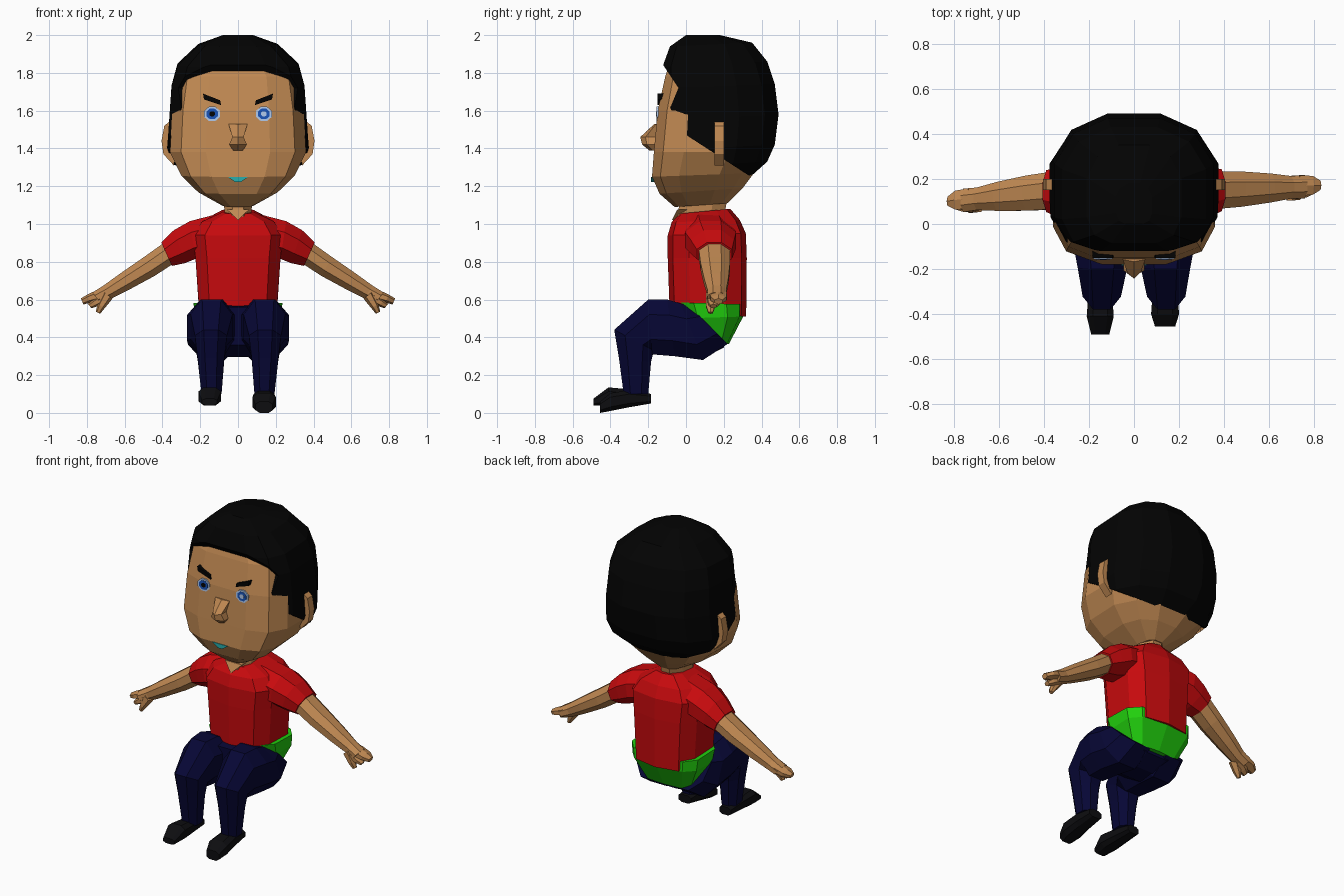
import bpy, bmesh, math
from mathutils import Vector


def material(name, r, g, b):
    m = bpy.data.materials.new(name)
    m.diffuse_color = (r, g, b, 1)
    return m


SKIN = material("skin", .53, .25, .085)
RED = material("red", .57, .003, .004)
GREEN = material("green", .015, .62, .004)
NAVY = material("navy", .002, .002, .035)
BLACK = material("black", .001, .001, .001)
SHOE = material("shoe", .004, .004, .005)
BLUE = material("blue", .01, .09, .5)
PALE = material("pale", .45, .6, .85)
TEAL = material("teal", .02, .42, .42)


def loft(name, rings, mat):
    """Skin a series of equal-sized point rings and cap both ends."""
    bm = bmesh.new()
    loops = [[bm.verts.new(p) for p in r] for r in rings]
    n = len(loops[0])
    for a, b in zip(loops, loops[1:]):
        for i in range(n):
            j = (i + 1) % n
            bm.faces.new((a[i], a[j], b[j], b[i]))
    bm.faces.new(loops[0])
    bm.faces.new(loops[-1])
    bmesh.ops.recalc_face_normals(bm, faces=bm.faces)
    me = bpy.data.meshes.new(name)
    bm.to_mesh(me)
    bm.free()
    ob = bpy.data.objects.new(name, me)
    bpy.context.collection.objects.link(ob)
    me.materials.append(mat)
    return ob


def ring(c, u, v, n=8, p=1.0, pb=None):
    """Superellipse ring about c spanned by half-axes u and v; pb is the +v side power."""
    c, u, v = Vector(c), Vector(u), Vector(v)
    out = []
    for i in range(n):
        a = 2 * math.pi * (i + .5) / n
        q = pb if pb and math.sin(a) > 0 else p
        f = lambda t: math.copysign(abs(t) ** q, t) / math.cos(math.pi / n) ** q
        out.append(c + u * f(math.cos(a)) + v * f(math.sin(a)))
    return out


def body_ring(yf, zf, yb, zb, rx, n=12, p=.57, pb=.85):
    """Ring given by its front point, back point and half width."""
    return ring((0, (yf + yb) / 2, (zf + zb) / 2), (rx, 0, 0),
                (0, (yb - yf) / 2, (zb - zf) / 2), n, p, pb)


def prism_xz(name, pts, y0, y1, mat):
    """Outline in the front plane extruded from y0 to y1."""
    return loft(name, [[(x, y, z) for x, z in pts] for y in (y0, y1)], mat)


# Head
loft("head", [body_ring(*r) for r in [
    (-.06, 1.09, .22, 1.11, .08), (-.14, 1.16, .30, 1.19, .21),
    (-.18, 1.25, .36, 1.27, .30), (-.17, 1.38, .43, 1.38, .36),
    (-.15, 1.60, .46, 1.60, .348), (-.11, 1.78, .42, 1.78, .32),
    (-.07, 1.90, .30, 1.90, .20), (0, 1.95, .25, 1.95, .09)]], SKIN)

# Hair: larger skull shape trimmed to the side hairline
hair = loft("hair", [body_ring(*r) for r in [
    (-.06, 1.20, .33, 1.24, .25), (-.11, 1.30, .43, 1.33, .345),
    (-.13, 1.39, .47, 1.42, .375), (-.13, 1.55, .49, 1.58, .363),
    (-.13, 1.72, .47, 1.74, .352), (-.125, 1.83, .43, 1.86, .32),
    (-.085, 1.94, .35, 1.96, .21), (0, 2.0, .18, 2.0, .08)]], BLACK)
line = [(.42, 1.2), (-.09, 1.53), (-.09, 1.6), (-.04, 1.72), (-.14, 1.87),
        (-.14, 2.1), (.6, 2.1), (.6, 1.2)]
cutter = loft("hair_cutter", [[(x, y, z) for y, z in line] for x in (-.6, .6)], BLACK)
mod = hair.modifiers.new("hairline", 'BOOLEAN')
mod.operation, mod.solver, mod.object = 'INTERSECT', 'EXACT', cutter
bpy.context.view_layer.objects.active = hair
bpy.ops.object.modifier_apply(modifier=mod.name)
bpy.data.objects.remove(cutter)

# Nose
loft("nose", [ring((0, (yf - .13) / 2, z), (w, 0, 0), (0, (yf + .13) / 2, 0), 6, .9)
              for z, w, yf in [(1.53, .05, -.165), (1.46, .03, -.235),
                               (1.42, .047, -.225), (1.39, .025, -.19)]], SKIN)

# Mouth
prism_xz("mouth", [(-.055, 1.25), (.055, 1.25), (.015, 1.222), (-.015, 1.222)],
         -.184, -.15, TEAL)

# Ears, eyes and eyebrows
for s, side in ((-1, "left"), (1, "right")):
    prism_xz("ear_" + side, [(s * x, z) for x, z in [
        (.31, 1.50), (.36, 1.545), (.39, 1.52), (.405, 1.44), (.395, 1.37), (.34, 1.31)]],
        .15, .2, SKIN)
    prism_xz("eyebrow_" + side, [(s * x, z) for x, z in [
        (.09, 1.63), (.18, 1.66), (.185, 1.69), (.095, 1.655)]], -.152, -.11, BLACK)
    for part, r, depth, mat in (("eye", .042, .155, PALE), ("iris", .031, .157, BLUE),
                                ("pupil", .015, .159, BLACK if s < 0 else PALE)):
        loft(part + "_" + side, [ring((s * .137, y, 1.583), (r, 0, 0), (0, 0, r * .9))
                                 for y in (-.13, -depth)], mat)

# Neck and the skin showing in the V collar
loft("neck", [body_ring(-.05, 1.01, .20, 1.03, .07, 8, 1, 1),
              body_ring(-.03, 1.14, .22, 1.14, .075, 8, 1, 1)], SKIN)
loft("collar_skin", [[(-.06, y0, 1.078), (.06, y0, 1.078), (0, y1, 1.02)]
                     for y0, y1 in ((-.045, -.075), (.02, .02))], SKIN)

# Shirt body
loft("shirt", [body_ring(*r, n=10, p=.65, pb=.65) for r in [
    (-.08, .54, .312, .51, .205), (-.09, .82, .315, .82, .225),
    (-.09, .94, .31, .95, .24), (-.07, 1.01, .28, 1.02, .19),
    (-.035, 1.055, .23, 1.08, .085)]], RED)

# Pelvis
loft("pelvis", [body_ring(*r, n=10, p=.65, pb=.6) for r in [
    (-.05, .585, .300, .575, .235), (-.02, .50, .298, .51, .228),
    (.06, .355, .225, .365, .16)]], GREEN)

# Seat of the trousers joining both legs
loft("trouser_seat", [ring((0, y, (a + b) / 2), (.12, 0, 0), (0, 0, (b - a) / 2), 8, .6)
                      for y, a, b in [(.20, .345, .41), (.10, .295, .55),
                                      (-.03, .30, .575), (-.13, .36, .56)]], NAVY)


# Arms: the left one swings slightly forward
def arm_rings(s, data, n=8):
    out = []
    for x, y, z, ry, vx, vz in data:
        if s < 0:
            y -= max(0, x - .35) * .15
        out.append(ring((s * x, y, z), (0, ry, 0), (s * vx, 0, vz), n))
    return out


for s, side in ((-1, "left"), (1, "right")):
    loft("sleeve_" + side, arm_rings(s, [
        (.12, .12, .945, .13, .0, .105), (.24, .13, .915, .135, .015, .10),
        (.31, .14, .88, .115, .03, .087), (.378, .15, .84, .093, .028, .062)]), RED)
    loft("arm_" + side, arm_rings(s, [
        (.36, .15, .85, .083, .026, .055), (.47, .155, .775, .078, .028, .05),
        (.60, .16, .695, .064, .025, .042), (.69, .163, .64, .05, .022, .034),
        (.75, .165, .61, .052, .02, .028)]), SKIN)
    loft("upper_fingers_" + side, arm_rings(s, [
        (.73, .17, .625, .045, .01, .024), (.79, .172, .605, .042, .008, .018),
        (.825, .172, .59, .02, .006, .014)], 6), SKIN)
    loft("lower_fingers_" + side, arm_rings(s, [
        (.71, .15, .61, .04, .015, .02), (.76, .148, .58, .03, .012, .014),
        (.785, .145, .565, .016, .008, .01)], 6), SKIN)
    loft("thumb_" + side, arm_rings(s, [
        (.69, .135, .625, .03, .022, .018), (.725, .13, .565, .024, .016, .01),
        (.742, .13, .53, .012, .01, .005)], 6), SKIN)

# Trouser legs, bent at the knee
for s, side in ((-1, "left"), (1, "right")):
    loft("trouser_leg_" + side, [ring((s * x, y, z), (s * rx, 0, 0), (0, vy, vz), 8, .9)
         for x, y, z, rx, vy, vz in [
        (.115, .12, .465, .12, -.10, .10), (.13, .03, .43, .135, -.06, .15),
        (.14, -.08, .45, .13, -.02, .15), (.14, -.19, .455, .11, -.01, .145),
        (.143, -.275, .385, .085, -.105, .055), (.143, -.27, .28, .07, -.085, .01),
        (.14, -.265, .10, .053, -.065, 0)]], NAVY)

# Shoes: the right toe points down a little
shoes = {"left": (-.15, [(-.185, .05, .10, .04), (-.3, .045, .125, .052),
                         (-.41, .04, .135, .06), (-.49, .04, .075, .04)]),
         "right": (.138, [(-.185, .05, .10, .045), (-.3, .03, .12, .055),
                          (-.4, .01, .105, .062), (-.455, 0, .06, .045)])}
for side, (x, rows) in shoes.items():
    loft("shoe_" + side, [ring((x, y, (a + b) / 2), (w, 0, 0), (0, 0, (b - a) / 2), 8, .7)
                          for y, a, b, w in rows], SHOE)
